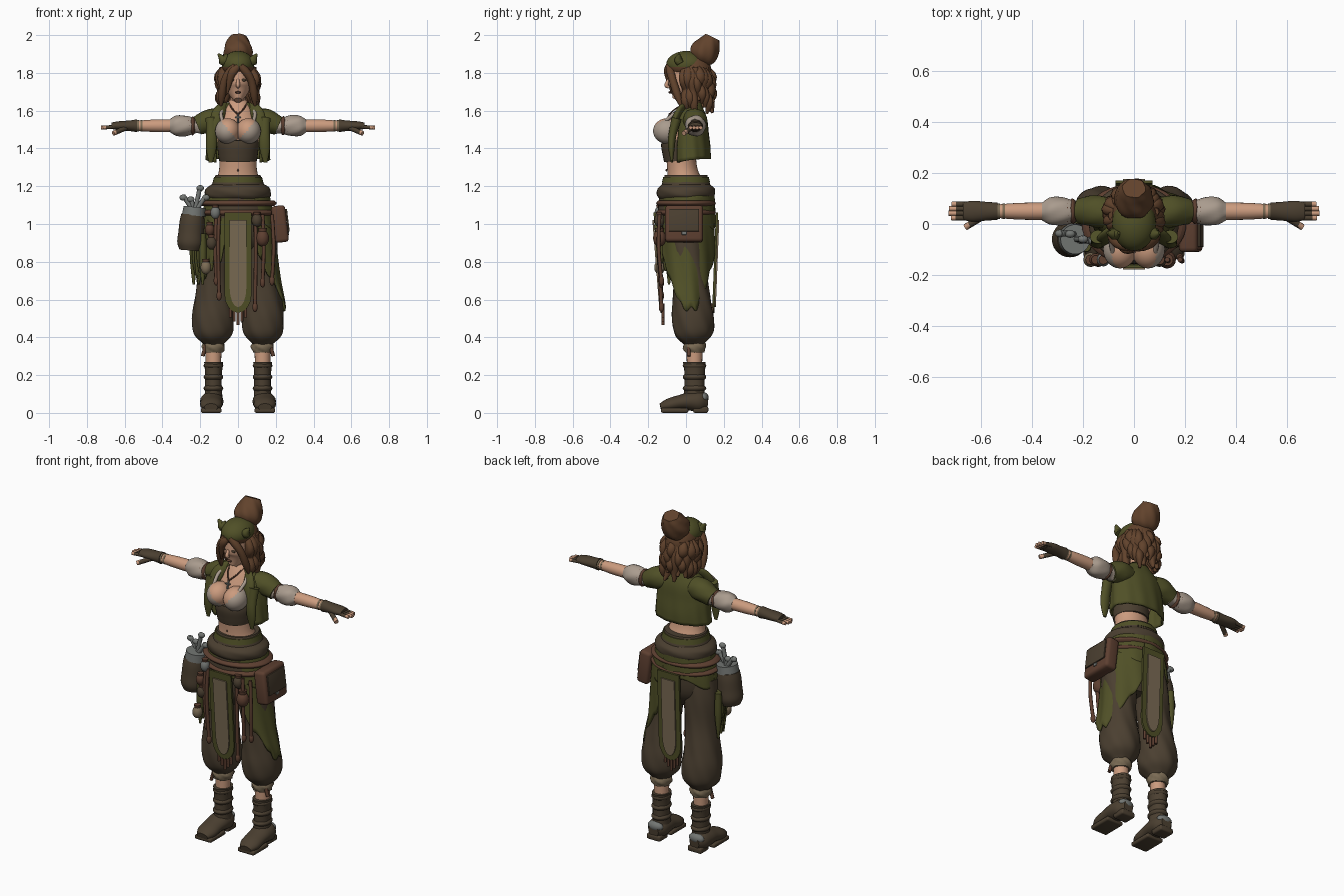
import bpy, bmesh, math, random
from mathutils import Vector, Matrix

cube = bpy.data.objects.get("Cube")
if cube:
    bpy.data.objects.remove(cube, do_unlink=True)
random.seed(4)


def material(name, *rgb):
    mat = bpy.data.materials.new(name)
    mat.use_nodes = True
    mat.diffuse_color = (*rgb, 1)
    node = mat.node_tree.nodes["Principled BSDF"]
    node.inputs["Base Color"].default_value = (*rgb, 1)
    node.inputs["Roughness"].default_value = 0.8
    return mat


skin = material("skin", .6, .33, .21)
brown = material("dark_brown_cloth", .07, .05, .03)
hair = material("auburn_hair", .12, .055, .025)
olive = material("olive_cloth", .08, .08, .02)
cream = material("cream_cloth", .4, .33, .27)
tan = material("tan_cloth", .2, .15, .09)
metal = material("grey_metal", .17, .18, .17)
leather = material("red_leather", .11, .05, .03)


def finish(name, bm, mats, rule=None, angle=50):
    """Turn a bmesh into a smooth shaded object, colouring faces by rule."""
    bmesh.ops.recalc_face_normals(bm, faces=bm.faces)
    mesh = bpy.data.meshes.new(name)
    bm.to_mesh(mesh)
    bm.free()
    for mat in mats if isinstance(mats, list) else [mats]:
        mesh.materials.append(mat)
    if rule:
        for face in mesh.polygons:
            face.material_index = int(rule(face.center))
    mesh.shade_smooth()
    mesh.set_sharp_from_angle(angle=math.radians(angle))
    obj = bpy.data.objects.new(name, mesh)
    bpy.context.collection.objects.link(obj)
    return obj


def sample(values, t):
    """Smooth curve through evenly spaced numbers or vectors."""
    last = len(values) - 1
    i = min(int(t * last), last - 1)
    t = t * last - i
    a, b, c, d = values[max(i - 1, 0)], values[i], values[i + 1], values[min(i + 2, last)]
    return (b + (c - a) * (t / 2) + (a * 2 - b * 5 + c * 4 - d) * (t * t / 2)
            + (b * 3 - a - c * 3 + d) * (t ** 3 / 2))


def tube(name, mat, path, radii, flat=(1, 1), sides=20, rows=18, ripple=0, waves=5, rule=None):
    """Loft ellipses along a path; flat scales the second radius from start to end."""
    path = [Vector(p) for p in path]
    spots = [sample(path, i / rows) for i in range(rows + 1)]
    run = (path[-1] - path[0]).normalized()
    ref = Vector((1, 0, 0)) if abs(run.y) > .85 else Vector((0, 1, 0))
    bm, rings = bmesh.new(), []
    for i, spot in enumerate(spots):
        along = (spots[min(i + 1, rows)] - spots[max(i - 1, 0)]).normalized()
        across = ref.cross(along).normalized()
        radius = sample(radii, i / rows)
        depth = along.cross(across) * sample(flat, i / rows)
        ring = []
        for k in range(sides):
            a = math.tau * k / sides
            r = radius * (1 + ripple * math.sin(waves * a + i / 2))
            ring.append(bm.verts.new(spot + (across * math.cos(a) + depth * math.sin(a)) * r))
        rings.append(ring)
    for lower, upper in zip(rings, rings[1:]):
        for k in range(sides):
            j = (k + 1) % sides
            bm.faces.new((lower[k], lower[j], upper[j], upper[k]))
    bm.faces.new(rings[0])
    bm.faces.new(rings[-1])
    return finish(name, bm, mat, rule)


def cord(name, mat, path, radius=.01, rule=None):
    return tube(name, mat, path, (radius, radius), sides=8, rows=10, rule=rule)


def ball(name, mat, place, size, rule=None):
    bm = bmesh.new()
    bmesh.ops.create_uvsphere(bm, u_segments=32, v_segments=20, radius=1,
                              matrix=Matrix.Translation(place) @ Matrix.Diagonal((*size, 1)))
    return finish(name, bm, mat, rule)


def box(name, mat, place, size, tilt=0, bevel=.01):
    bm = bmesh.new()
    bmesh.ops.create_cube(bm, size=1, matrix=Matrix.Translation(place) @ Matrix.Rotation(tilt, 4, "Y")
                          @ Matrix.Diagonal((*size, 1)))
    bmesh.ops.bevel(bm, geom=bm.edges[:], offset=bevel, segments=3, affect="EDGES", profile=.5)
    return finish(name, bm, mat)


def shell(name, mat, top, low, widths, depths, y, start, end, hem):
    """Cloth wrapped round the body between two angles, down to a hem given by a rule."""
    bm, columns, columns_count, rows = bmesh.new(), [], 60, 16
    for k in range(columns_count + 1):
        share = k / columns_count
        a = math.radians(start + (end - start) * share)
        column = []
        for j in range(rows + 1):
            z = top + (hem(share) - top) * j / rows
            drop = (top - z) / (top - low)
            fold = 1 + .02 * math.sin(11 * a + z * 9) * j / rows
            column.append(bm.verts.new((sample(widths, drop) * fold * math.cos(a),
                                        y + sample(depths, drop) * fold * math.sin(a), z)))
        columns.append(column)
    for left, right in zip(columns, columns[1:]):
        for j in range(rows):
            bm.faces.new((left[j], right[j], right[j + 1], left[j + 1]))
    modifier = finish(name, bm, mat).modifiers.new("thickness", "SOLIDIFY")
    modifier.thickness, modifier.offset = .012, 0


def panel(name, mat, width, top, low, y_top, y_low, depth):
    """Hanging plate with a rounded lower end."""
    outline = [(-width, top), (width, top)]
    for k in range(9):
        a = math.pi * k / 8
        outline.append((width * math.cos(a), low + .1 - .1 * math.sin(a)))
    bm = bmesh.new()
    face = bm.faces.new([bm.verts.new((x, y_top + (y_low - y_top) * (top - z) / (top - low), z))
                         for x, z in outline])
    extruded = bmesh.ops.extrude_face_region(bm, geom=[face])["geom"]
    bmesh.ops.translate(bm, verts=[item for item in extruded if isinstance(item, bmesh.types.BMVert)],
                        vec=(0, depth, 0))
    finish(name, bm, mat, angle=30)


for side, s in (("left", 1), ("right", -1)):
    def leg(z):
        return Vector((s * .13, .045, z))

    def arm(x):
        return Vector((s * x, .05, 1.52))

    # Trousers, calves and boots
    tube(side + "_trouser_leg", brown, [leg(.36), (s * .13, .03, .6), (s * .1, 0, 1)],
         [.05, .1, .11, .1, .09, .1, .1], sides=40, rows=30, ripple=.025, waves=7)
    tube(side + "_calf", skin, [leg(.22), leg(.38)], (.04, .043))
    tube(side + "_trouser_cuff", tan, [leg(.32), leg(.38)], (.05, .06, .05), ripple=.06)
    cord(side + "_cuff_tie", leather, [leg(.36) + Vector((s * .04, -.03, 0)), (s * .187, .015, .3)])
    tube(side + "_boot_shaft", brown, [leg(.05), leg(.27)], (.05, .045, .045, .05), (1.2, 1.2), ripple=.02)
    for z in (.13, .19, .25):
        tube(side + "_boot_fold", brown, [leg(z - .015), leg(z + .015)], (.043, .052, .043), (1.2, 1.2))
    tube(side + "_boot_foot", brown, [(s * .135, .115, .055), (s * .14, 0, .06), (s * .143, -.135, .03)],
         (.035, .055, .05, .04, .035, .02), (.9, 1.8))
    box(side + "_boot_heel", brown, (s * .136, .078, .017), (.09, .08, .034))
    box(side + "_boot_sole", brown, (s * .142, -.06, .013), (.11, .145, .026))
    ball(side + "_heel_patch", metal, (s * .136, .094, .08), (.048, .026, .028))

    # Shoulder, sleeve, forearm and gloved hand
    tube(side + "_shoulder_cap", olive, [(s * .09, .04, 1.55), (s * .15, .05, 1.545), arm(.215)],
         (.06, .063, .05), ripple=.02)
    tube(side + "_sleeve", cream, [arm(.19), arm(.36)], (.045, .04, .054, .054, .035), sides=30, ripple=.03)
    for x in (.24, .26):
        tube(side + "_arm_band", leather, [arm(x - .012), arm(x + .012)], (.04, .05, .04), ripple=.03)
    tube(side + "_forearm", skin, [arm(.33), arm(.55)], (.034, .033, .025))
    for x in (.505, .525):
        tube(side + "_wrist_tie", tan, [arm(x), arm(x + .01)], (.03, .03))
    tube(side + "_glove", brown, [arm(.535), arm(.67)], (.034, .028, .024, .017), (1, 2))
    for n in range(4):
        y = .024 + n * .018
        cord(side + "_finger", [brown, skin], [(s * .65, y, 1.515), (s * (.73 - abs(n - 1.4) / 100), y, 1.51)],
             rule=lambda c: abs(c.x) > .697)
    cord(side + "_thumb", [brown, skin], [(s * .59, .03, 1.51), (s * .66, -.012, 1.48)], .013,
         rule=lambda c: abs(c.x) > .645)

    # Bust, straps and open vest front
    ball(side + "_bust", [cream, skin], (s * .055, -.098, 1.492), (.066, .076, .068),
         rule=lambda c: c.z - 1.435 > 1.25 * abs(c.x))
    cord(side + "_bust_strap", cream, [(s * .08, -.12, 1.535), (s * .09, -.06, 1.585), (s * .075, 0, 1.62)])
    cord(side + "_necklace", leather, [(0, -.09, 1.58), (s * .03, -.055, 1.61), (s * .044, -.01, 1.635)], .004)
    tube(side + "_lapel", olive, [(s * .05, .02, 1.635), (s * .1, -.04, 1.59), (s * .128, -.085, 1.48)],
         (.012, .03, .035, .01), (.5, .5))
    tube(side + "_vest_front", olive, [(s * .142, -.05, 1.56), (s * .14, -.075, 1.45), (s * .145, -.075, 1.325)],
         (.03, .028, .028, .01), (.9, .5))
    ball(side + "_eye", brown, (s * .03, -.087, 1.762), (.014, .005, .007))
    tube(side + "_fringe", hair, [(s * .012, -.09, 1.84), (s * .07, -.07, 1.76), (s * .092, -.025, 1.62)],
         (.018, .022, .02, .02, .006), sides=12)

# Torso, neck, top and vest
tube("torso", skin, [(0, -.01, 1.22), (0, -.025, 1.37), (0, .005, 1.51), (0, .02, 1.66)],
     (.12, .1, .1, .115, .12, .085, .04), (.8, .8), sides=32)
tube("neck", skin, [(0, .025, 1.6), (0, .015, 1.72)], (.045, .038))
tube("under_bust_band", brown, [(0, -.026, 1.335), (0, -.035, 1.45)], (.1, .105, .11, .105), (.9, .9), sides=32)
ball("navel", leather, (0, -.104, 1.285), (.004, .004, .007))
shell("vest", olive, 1.64, 1.32, (.06, .14, .155, .16, .165), (.05, .08, .09, .1, .1), .025, -44, 224,
      lambda share: 1.345 - .02 * abs(2 * share - 1) ** 3)
cord("pendant", metal, [(0, -.102, 1.535), (0, -.088, 1.58)], .005)
box("pendant_bar", metal, (0, -.098, 1.565), (.034, .007, .008), bevel=.002)

# Head and face
tube("head", skin, [(0, -.05, 1.655), (0, -.02, 1.71), (0, -.01, 1.77), (0, 0, 1.83), (0, .01, 1.89)],
     (.02, .06, .069, .068, .04), (1.2, 1.25), sides=32)
tube("nose", skin, [(0, -.092, 1.765), (0, -.104, 1.735), (0, -.09, 1.724)], (.007, .011, .007))
ball("lips", leather, (0, -.085, 1.697), (.017, .008, .006))

# Hair cap, bun, curls and swept lock
ball("hair_cap", hair, (0, .035, 1.805), (.088, .1, .105))
tube("hair_bun", hair, [(0, .06, 1.86), (0, .11, 1.93), (0, .14, 1.99)], (.045, .075, .073, .06, .045),
     (1, .9), sides=36, ripple=.04, waves=6)
for n in range(19):
    a = math.radians(-28 + n * 13)
    low, sway = random.uniform(1.57, 1.66), random.uniform(-.015, .015)
    curl = []
    for k in range(5):
        reach = .07 + .02 * min(k, 1) + sway * (-1) ** k
        curl.append((math.cos(a) * reach, .03 + k * .005 + math.sin(a) * reach, 1.83 + (low - 1.83) * k / 4))
    tube("hair_curl", hair, curl, (.02, .027, .025, .023, .007), sides=12, ripple=.08, waves=3)
tube("swept_lock", hair, [(0, -.1, 1.835), (-.035, -.1, 1.79), (-.058, -.074, 1.69)], (.014, .022, .016, .005),
     (.7, .7), sides=12)

# Head scarf with its knot
ball("head_scarf", [hair, olive], (0, .002, 1.843), (.086, .107, .073),
     rule=lambda c: c.z > 1.83 and c.y < .06)
for x, tip in ((-.08, -.105), (-.07, -.06), (.08, .1)):
    tube("scarf_knot", olive, [(x, -.03, 1.85), (x, -.04, 1.87), (tip, -.035, 1.9)], (.02, .022, .005), sides=10)

# Hips, waistband and belts
tube("hips", brown, [(0, 0, .84), (0, 0, 1.26)], (.1, .17, .175, .15, .118), (.75, .95), sides=40)
tube("waistband", brown, [(0, 0, 1.13), (0, 0, 1.21)], (.158, .174, .17, .14), (.87, .9), sides=40, ripple=.01)
tube("waist_trim", olive, [(0, 0, 1.22), (0, 0, 1.25)], (.134, .127), (.95, .95), sides=40)
for z in (1.11, 1.06):
    tube("hip_belt", leather, [(0, 0, z - .015), (0, 0, z + .015)], (.19, .205, .19), (.77, .77), sides=40)

# Wrapped skirts, long on the left and ragged on the right
hip_shape = 1.17, .55, (.16, .19, .2, .22, .25), (.14, .15, .145), .005
shell("hip_wrap", olive, *hip_shape, 0, 360, lambda share: 1 + .03 * math.sin(share * 8 * math.pi))
shell("left_skirt", olive, *hip_shape, -58, 74,
      lambda share: .55 + .75 * max(0, abs(share - .48) - .1) + .012 * math.sin(share * 40))
shell("right_skirt", olive, *hip_shape, 178, 252,
      lambda share: .72 + .22 * abs(share - .35) + .045 * math.sin(share * 34))

# Front and back hanging panels with fringes
for side, y, lean, out in (("front", -.16, -.122, -1), ("back", .158, .138, 1)):
    panel(side + "_panel", olive, .072, 1.06, .53, y, lean, out * .012)
    panel(side + "_panel_inlay", tan, .044, 1.02, .56, y + out * .01, lean + out * .012, out * .008)
    for n in range(-2, 3):
        cord(side + "_fringe", leather, [(n * .02, lean, .58), (n * .02, lean, .465 + abs(n) * .02)], .008)

# Left hip satchel
box("satchel", leather, (.222, -.01, 1), (.075, .2, .195), tilt=-.12, bevel=.018)
box("satchel_flap", brown, (.262, -.01, 1.02), (.009, .16, .12), tilt=-.12, bevel=.003)
box("satchel_buckle", metal, (.265, -.01, .955), (.009, .025, .025), tilt=-.12, bevel=.003)

# Right hip bucket full of tools
tube("bucket", brown, [(-.255, -.06, .86), (-.24, -.06, 1.05)], (.055, .07, .068, .066, .06), sides=28)
tube("bucket_rim", metal, [(-.235, -.06, 1.045), (-.23, -.06, 1.09)], (.062, .058), sides=28)
for tip, high in ((-.29, 1.15), (-.25, 1.14), (-.2, 1.2), (-.17, 1.15)):
    y = random.uniform(-.09, -.03)
    cord("tool_handle", metal, [(-.23, y, 1.06), (tip, y, high)], .012)
    ball("tool_end", metal, (tip, y, high - .01), (.02, .015, .016))

# Small pouches, bottles and cords at the front
for name, mat, x, z, width in (
        ("steel_pot", metal, -.12, 1.06, .026), ("vial", leather, -.15, .97, .025),
        ("little_pouch", brown, -.14, .9, .028), ("hanging_bottle", tan, -.17, .77, .028),
        ("round_pouch", leather, .13, .925, .034), ("belt_pouch", brown, .1, 1.02, .028)):
    ball(name, mat, (x, -.14, z), (width, width, width * 1.3))
    tube(name + "_neck", leather, [(x, -.14, z + width), (x, -.14, z + width * 1.6)], (width * .6, width * .7))
for x, low in ((.13, .69), (.18, .7), (-.115, .7), (-.1, .62), (.09, .56)):
    cord("hanging_cord", leather, [(x, -.14, 1.05), (x * 1.05, -.145, .88), (x, -.13, low)])
    ball("cord_end", leather, (x, -.13, low), (.014, .014, .026))
for n in range(5):
    x, y = -.235 + n * .012, .03 * (1 - n)
    tube("ragged_strip", olive, [(x, y, .95), (x, y, .82), (x, y, .68 + n % 2 * .05)], (.018, .02, .006), sides=10)
